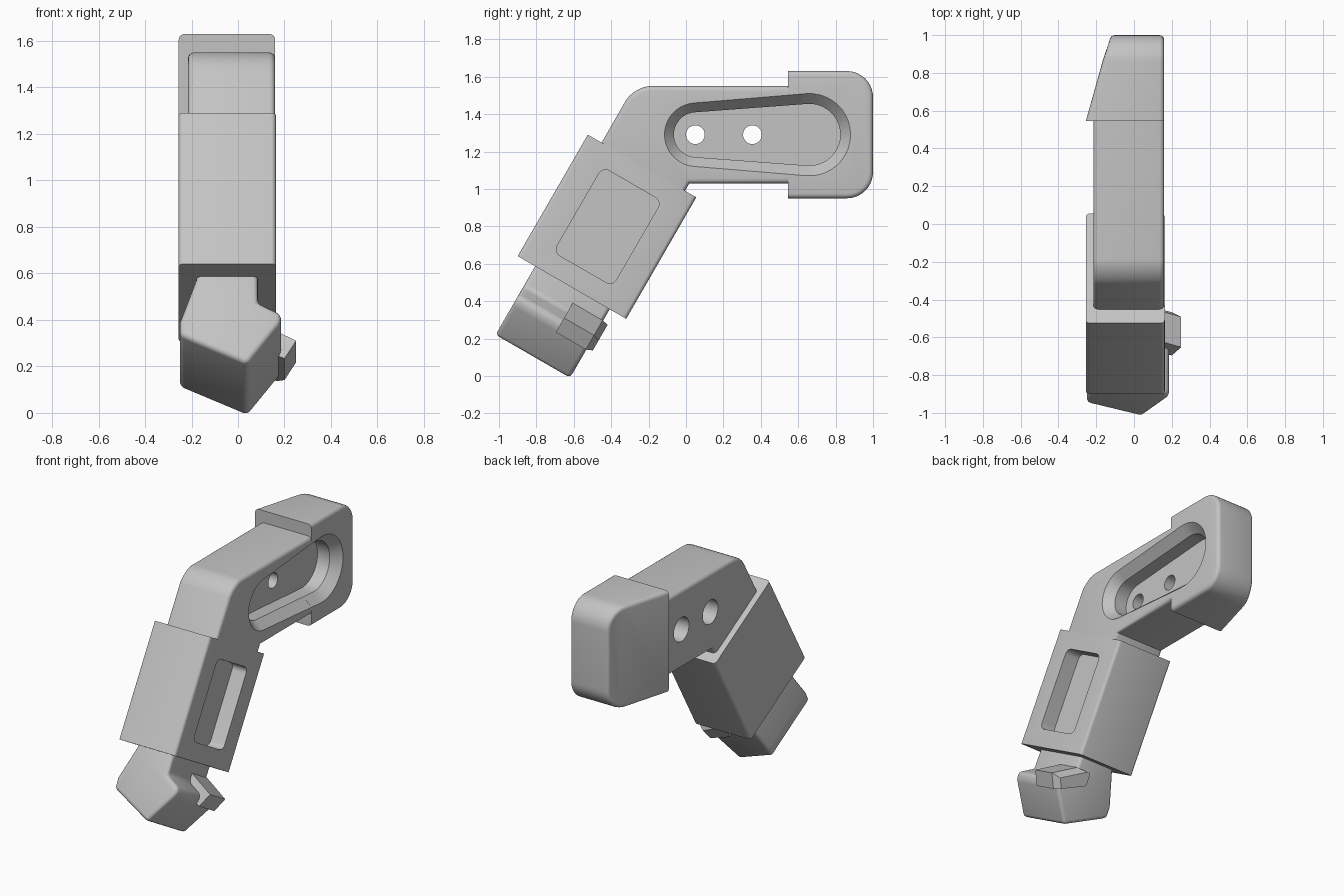
import bpy, bmesh, math
from mathutils import Vector

cube = bpy.data.objects.get("Cube")
if cube:
    bpy.data.objects.remove(cube, do_unlink=True)

grey = bpy.data.materials.new("light_grey")
grey.use_nodes = True
COLOUR = (0.55, 0.55, 0.55, 1)
grey.diffuse_color = COLOUR
grey.node_tree.nodes["Principled BSDF"].inputs["Base Color"].default_value = COLOUR

# Leg frame: u runs down the slanted leg, v runs across it towards the back
ORIGIN = Vector((0, -0.525, 1.29))
DOWN = Vector((0, -0.5, -0.866))
ACROSS = Vector((0, 0.866, -0.5))


def leg(x, u, v):
    return ORIGIN + Vector((x, 0, 0)) + DOWN * u + ACROSS * v


def loft(rings):
    """Closed solid through matching rings of points."""
    bm = bmesh.new()
    loops = [[bm.verts.new(p) for p in ring] for ring in rings]
    n = len(loops[0])
    for a, b in zip(loops, loops[1:]):
        for i in range(n):
            j = (i + 1) % n
            bm.faces.new((a[i], a[j], b[j], b[i]))
    bm.faces.new(loops[0])
    bm.faces.new(loops[-1])
    bmesh.ops.recalc_face_normals(bm, faces=bm.faces)
    return bm


def soften(bm, width, rule, segments=4):
    """Bevel the sharp edges whose two end points satisfy the rule."""
    edges = [e for e in bm.edges
             if e.calc_face_angle(0) > 0.6 and rule(e.verts[0].co, e.verts[1].co)]
    bmesh.ops.bevel(bm, geom=edges, offset=width, segments=segments,
                    profile=0.5, affect='EDGES', clamp_overlap=True)


def finish(name, bm):
    mesh = bpy.data.meshes.new(name)
    bm.to_mesh(mesh)
    bm.free()
    mesh.materials.append(grey)
    ob = bpy.data.objects.new(name, mesh)
    bpy.context.collection.objects.link(ob)
    return ob


def activate(ob):
    bpy.ops.object.select_all(action='DESELECT')
    ob.select_set(True)
    bpy.context.view_layer.objects.active = ob


def cut(ob, cutters):
    activate(ob)
    for c in cutters:
        c.hide_render = True
        mod = ob.modifiers.new("cut", 'BOOLEAN')
        mod.operation, mod.solver, mod.object = 'DIFFERENCE', 'EXACT', c
        bpy.ops.object.modifier_apply(modifier=mod.name)


def along_x(a, b):
    return abs(a.x - b.x) > 0.1


def everywhere(a, b):
    return True


# Bent arm: horizontal bar with a short slanted stub into the sleeve
stub_end = 0.08
outline = [(0.62, 1.55), (-0.277, 1.55), leg(0, stub_end, 0.085).yz,
           leg(0, stub_end, 0.6).yz, (0.018, 1.03), (0.62, 1.03)]
bm = loft([[(x, y, z) for y, z in outline] for x in (-0.215, 0.16)])
soften(bm, 0.09, lambda a, b: along_x(a, b) and a.z > 1.5 and a.y < 0, 8)
soften(bm, 0.025, lambda a, b: not along_x(a, b) and (a.y < 0.6 or b.y < 0.6))
arm = finish("bent_arm", bm)

# End block with big rounded rear corners and a slanted outer face
FRONT = 0.545
outline = [(FRONT, 0.95), (1, 0.95), (1, 1.63), (FRONT, 1.63)]
bm = loft([[(x, y, z) for y, z in outline] for x in (-0.255, 0.16)])
soften(bm, 0.14, lambda a, b: along_x(a, b) and a.y > 0.9, 10)
for v in bm.verts:
    if v.co.x < 0:
        v.co.x += (v.co.y - FRONT) * 0.28
soften(bm, 0.025, lambda a, b: not along_x(a, b) and max(a.y, b.y) > FRONT + 0.01)
end_block = finish("end_block", bm)


# Tapered rounded recess shared by the arm and the end block
def teardrop(x, r1, r2):
    y1, y2, z = 0.055, 0.66, 1.29
    phi = math.acos((r1 - r2) / (y2 - y1))
    steps = 20
    pts = []
    for y, r, start, end in ((y1, r1, phi, 2 * math.pi - phi), (y2, r2, -phi, phi)):
        for i in range(steps + 1):
            t = start + (end - start) * i / steps
            pts.append((x, y + r * math.cos(t), z + r * math.sin(t)))
    return pts


def disc(x, y, r):
    return [(x, y + r * math.cos(t * math.pi / 16), 1.29 + r * math.sin(t * math.pi / 16))
            for t in range(32)]


FLOOR = 0.01
recess = finish("recess_cutter", loft([
    teardrop(0.18, 0.17, 0.22), teardrop(0.16, 0.17, 0.22),
    teardrop(0.1, 0.12, 0.165), teardrop(FLOOR, 0.12, 0.165)]))
cutters = [recess]

# Two bolt holes, wider on the outer side
for y in (0.05, 0.355):
    cutters.append(finish("hole_cutter", loft([
        disc(-0.3, y, 0.08), disc(-0.1, y, 0.08),
        disc(-0.1, y, 0.05), disc(0.1, y, 0.05)])))
cut(arm, cutters)
cut(end_block, [recess])

# Sleeve round the slanted leg, with a rounded rectangular recess
box = [(-0.255, 0), (0.163, 0), (0.163, 0.67), (-0.255, 0.67)]
bm = loft([[leg(x, u, v) for x, v in box] for u in (0, 0.75)])
soften(bm, 0.02, lambda a, b: abs((a - b).dot(DOWN)) > 0.3)
sleeve = finish("sleeve", bm)

rect = [(0.11, 0.155), (0.635, 0.155), (0.635, 0.52), (0.11, 0.52)]
bm = loft([[leg(x, u, v) for u, v in rect] for x in (0.06, 0.2)])
soften(bm, 0.04, along_x, 6)
window = finish("window_cutter", bm)
cut(sleeve, [window])
cutters.append(window)

# Foot: pointed block hanging from a narrow neck
shape = [(-0.17, 0.7), (0.085, 0.7), (0.085, 0.875), (0.185, 0.93),
         (0.185, 0.975), (0.04, 1.18), (-0.25, 1.04), (-0.25, 0.97), (-0.18, 0.76)]
bm = loft([[leg(x, u, v) for x, u in shape] for v in (0.108, 0.568)])
soften(bm, 0.025, everywhere)
foot = finish("foot", bm)

# Latch hooked round the rear corner of the foot
shape = [(0.0, 0.83), (0.085, 0.82), (0.25, 0.912), (0.2, 1.0), (0.0, 0.91)]
bm = loft([[leg(x, u, v) for x, u in shape] for v in (0.38, 0.6)])
soften(bm, 0.035, lambda a, b: min((p - ORIGIN).dot(ACROSS) for p in (a, b)) > 0.59
       and max(a.x, b.x) > 0.22, 1)
latch = finish("latch", bm)

for c in cutters:
    bpy.data.objects.remove(c, do_unlink=True)

for ob in (arm, end_block, sleeve, foot, latch):
    activate(ob)
    bpy.ops.object.shade_smooth_by_angle(angle=math.radians(35))
